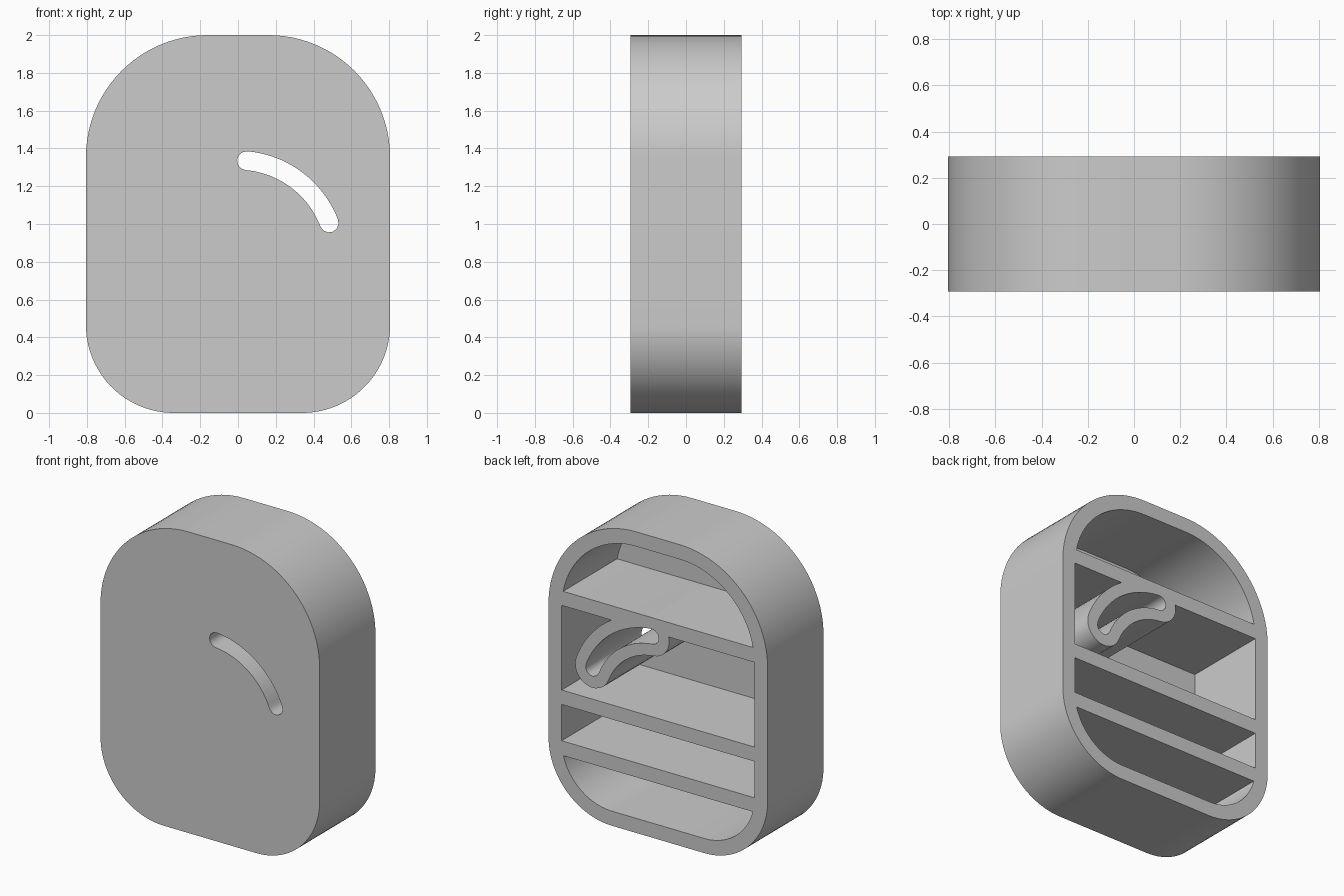
import bpy
import bmesh
from math import cos, sin, radians

cube = bpy.data.objects.get("Cube")
if cube:
    bpy.data.objects.remove(cube, do_unlink=True)

HALF_W, HEIGHT, HALF_D = 0.805, 2.0, 0.293
WALL, PLATE = 0.097, 0.02
TOP_R, BOTTOM_R = 0.645, 0.465
SHELF_T = 0.096
SHELF_BOTTOMS = (0.37, 0.707, 1.365)
ARC_Z, ARC_R, SLOT_R, TUBE_WALL = 0.82, 0.517, 0.05, 0.077

grey = bpy.data.materials.new("plain grey")
grey.use_nodes = True
grey.diffuse_color = (0.6, 0.6, 0.6, 1)
grey.node_tree.nodes["Principled BSDF"].inputs["Base Color"].default_value = (0.6, 0.6, 0.6, 1)


def arc(cx, cz, r, start, end, steps):
    """Points along an arc in the x-z plane, angles in degrees."""
    angles = [radians(start + (end - start) * i / steps) for i in range(steps + 1)]
    return [(cx + r * cos(a), cz + r * sin(a)) for a in angles]


def prism(name, points, y0, y1):
    """Extrude an x-z outline from y0 to y1."""
    bm = bmesh.new()
    face = bm.faces.new([bm.verts.new((x, y0, z)) for x, z in points])
    moved = bmesh.ops.extrude_face_region(bm, geom=[face])["geom"]
    verts = [g for g in moved if isinstance(g, bmesh.types.BMVert)]
    bmesh.ops.translate(bm, verts=verts, vec=(0, y1 - y0, 0))
    bmesh.ops.recalc_face_normals(bm, faces=bm.faces)
    mesh = bpy.data.meshes.new(name)
    bm.to_mesh(mesh)
    bm.free()
    mesh.materials.append(grey)
    obj = bpy.data.objects.new(name, mesh)
    bpy.context.collection.objects.link(obj)
    return obj


def cut(target, cutter):
    """Subtract the cutter, apply the result and remove the cutter."""
    mod = target.modifiers.new("cut", "BOOLEAN")
    mod.operation, mod.solver, mod.object = "DIFFERENCE", "EXACT", cutter
    bpy.context.view_layer.objects.active = target
    bpy.ops.object.modifier_apply(modifier=mod.name)
    bpy.data.objects.remove(cutter, do_unlink=True)


def case_outline(inset):
    """Rounded case profile, larger radius at the top."""
    w, low, high = HALF_W - inset, inset, HEIGHT - inset
    points = []
    for r, side, cz, start in ((TOP_R, 1, high, 0), (TOP_R, -1, high, 90),
                               (BOTTOM_R, -1, low, 180), (BOTTOM_R, 1, low, 270)):
        r -= inset
        z = cz - r if cz == high else cz + r
        points += arc(side * (w - r), z, r, start, start + 90, 24)
    return points


def slot_outline(r, cap_steps):
    """Curved slot with rounded ends."""
    first, last = 21, 85
    ends = arc(0, ARC_Z, ARC_R, first, last, 1)
    points = arc(0, ARC_Z, ARC_R + r, first, last, 20)
    points += arc(*ends[1], r, last, last + 180, cap_steps)[1:-1]
    points += arc(0, ARC_Z, ARC_R - r, last, first, 20)
    points += arc(*ends[0], r, first + 180, first + 360, cap_steps)[1:-1]
    return points


# Pockets: the hollow, less the shelves and the slot's tube
pockets = prism("pockets", case_outline(WALL), PLATE - HALF_D, 0.5)
for z in SHELF_BOTTOMS:
    w, top = 1, z + SHELF_T
    cut(pockets, prism("shelf", [(-w, z), (w, z), (w, top), (-w, top)], -0.6, 0.6))
cut(pockets, prism("slot_tube", slot_outline(SLOT_R + TUBE_WALL, 12), -0.6, 0.6))

# Case with pockets open at the back and the curved slot right through
case = prism("case", case_outline(0), -HALF_D, HALF_D)
cut(case, pockets)
cut(case, prism("slot", slot_outline(SLOT_R, 6), -0.7, 0.7))

bpy.ops.object.select_all(action="DESELECT")
case.select_set(True)
bpy.context.view_layer.objects.active = case
bpy.ops.object.shade_smooth_by_angle(angle=radians(35))
